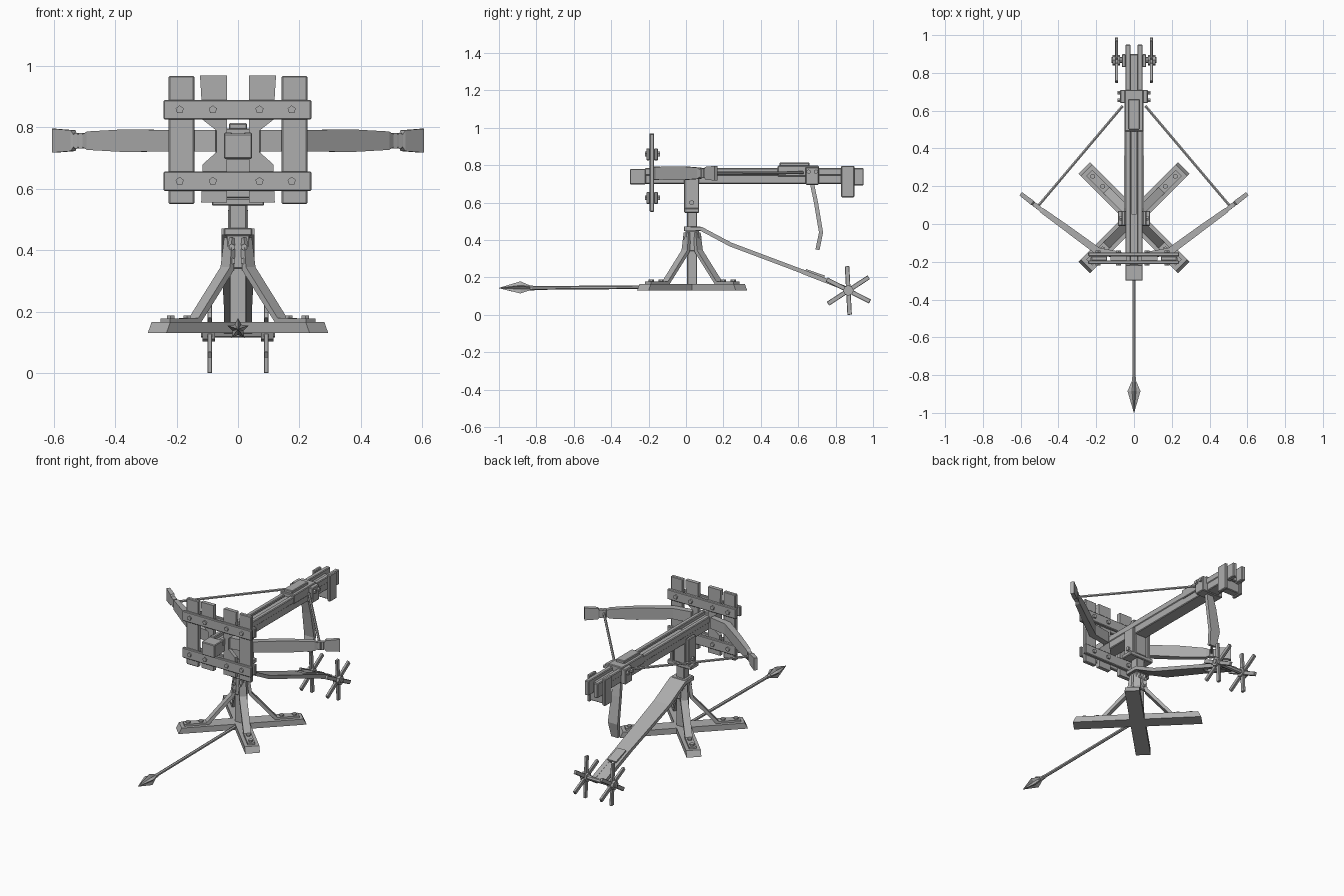
import bpy, bmesh, math
from mathutils import Vector, Matrix

if "Cube" in bpy.data.objects:
    bpy.data.objects.remove(bpy.data.objects["Cube"], do_unlink=True)

grey = bpy.data.materials.new("weathered grey")
grey.use_nodes = True
COLOUR = (0.42, 0.42, 0.42, 1)
grey.diffuse_color = COLOUR
grey.node_tree.nodes["Principled BSDF"].inputs["Base Color"].default_value = COLOUR


def finish(name, bm, matrix=None):
    if matrix:
        bm.transform(matrix)
    bmesh.ops.recalc_face_normals(bm, faces=bm.faces)
    mesh = bpy.data.meshes.new(name)
    bm.to_mesh(mesh)
    bm.free()
    mesh.materials.append(grey)
    obj = bpy.data.objects.new(name, mesh)
    bpy.context.collection.objects.link(obj)
    return obj


def box(name, lo, hi, matrix=None, bevel=0.004):
    """Box between two corners, with lightly worn edges."""
    lo, hi = Vector(lo), Vector(hi)
    bm = bmesh.new()
    bmesh.ops.create_cube(bm, size=1)
    bm.transform(Matrix.Translation((lo + hi) / 2) @ Matrix.Diagonal((*(hi - lo), 1)))
    if bevel:
        bmesh.ops.bevel(bm, geom=bm.edges[:], offset=bevel, segments=1, affect='EDGES')
    return finish(name, bm, matrix)


def rod(name, a, b, radius, sides=6, end_radius=None):
    """Straight rod, or cone, between two points."""
    a, b = Vector(a), Vector(b)
    bm = bmesh.new()
    bmesh.ops.create_cone(bm, cap_ends=True, segments=sides, radius1=radius,
                          radius2=radius if end_radius is None else end_radius,
                          depth=(b - a).length)
    turn = (b - a).to_track_quat('Z', 'Y').to_matrix().to_4x4()
    return finish(name, bm, Matrix.Translation((a + b) / 2) @ turn)


def loft(name, rings, matrix=None):
    """Skin a list of equal-length point rings and cap the ends."""
    bm = bmesh.new()
    loops = [[bm.verts.new(p) for p in ring] for ring in rings]
    for one, two in zip(loops, loops[1:]):
        for i in range(len(one)):
            j = (i + 1) % len(one)
            bm.faces.new((one[i], one[j], two[j], two[i]))
    bm.faces.new(loops[0])
    bm.faces.new(loops[-1])
    return finish(name, bm, matrix)


def strap(name, path, thick, matrix=None):
    """Bent board in the YZ plane; path points are (y, z, half width)."""
    rings = []
    for i, (y, z, w) in enumerate(path):
        before, after = path[max(i - 1, 0)], path[min(i + 1, len(path) - 1)]
        d = Vector((after[0] - before[0], after[1] - before[1])).normalized()
        ny, nz = -d.y * thick / 2, d.x * thick / 2
        rings.append([(-w, y - ny, z - nz), (w, y - ny, z - nz),
                      (w, y + ny, z + nz), (-w, y + ny, z + nz)])
    return loft(name, rings, matrix)


# Crossed base beams with sloping ends
CENTRE = 0.033
for name, angle in (("base_beam_a", 45), ("base_beam_b", -45)):
    place = Matrix.Translation((0, CENTRE, 0)) @ Matrix.Rotation(math.radians(angle), 4, 'Z')
    rings = [[(-0.043, -l, z), (0.043, -l, z), (0.043, l, z), (-0.043, l, z)]
             for l, z in ((0.373, 0.13), (0.355, 0.166))]
    loft(name, rings, place)

# Four bent braces bolted to the beams and the post
for k in range(4):
    place = Matrix.Translation((0, CENTRE, 0)) @ Matrix.Rotation(math.radians(45 + 90 * k), 4, 'Z')
    strap("brace", [(0.335, 0.168, 0.022), (0.2, 0.17, 0.022), (0.05, 0.34, 0.022),
                    (0.036, 0.44, 0.018)], 0.02, place)
    for r in (0.31, 0.235):
        rod("brace_bolt", place @ Vector((0, r, 0.165)), place @ Vector((0, r, 0.188)), 0.014)

# Post, collar and swivel fork
box("post", (-0.028, 0.006, 0.13), (0.028, 0.06, 0.6))
box("post_collar", (-0.038, -0.004, 0.34), (0.038, 0.07, 0.45))
for x in (-0.02, 0.02):
    for z in (0.365, 0.41):
        rod("collar_bolt", (x, -0.016, z), (x, 0.082, z), 0.011)
box("swivel_plate", (-0.085, -0.01, 0.545), (0.085, 0.07, 0.57))
box("swivel_block", (-0.04, -0.006, 0.57), (0.04, 0.066, 0.7))
for s in (-1, 1):
    x1, x2 = sorted((s * 0.046, s * 0.066))
    box("swivel_cheek", (x1, -0.01, 0.56), (x2, 0.07, 0.735))
    rod("cheek_bolt", (s * 0.04, 0.03, 0.6), (s * 0.077, 0.03, 0.6), 0.014)

# Stock with side rails leaving a groove for the bolt
box("stock", (-0.042, -0.3, 0.7), (0.042, 0.9, 0.762))
for s in (-1, 1):
    x1, x2 = sorted((s * 0.018, s * 0.046))
    box("stock_rail", (x1, -0.22, 0.745), (x2, 0.95, 0.784))
    box("stock_end", (x1, 0.85, 0.692), (x2, 0.95, 0.77))
    x1, x2 = sorted((s * 0.044, s * 0.064))
    box("end_cheek", (x1, 0.83, 0.628), (x2, 0.9, 0.796))
box("nose_block", (-0.046, -0.3, 0.698), (0.046, -0.215, 0.78))
box("end_crosspiece", (-0.05, 0.84, 0.635), (0.05, 0.89, 0.7))

# Slider and catch
box("slider", (-0.05, 0.49, 0.74), (0.05, 0.71, 0.797))
box("slider_handle", (-0.03, 0.5, 0.79), (0.03, 0.66, 0.814))
box("slider_bracket", (-0.074, 0.64, 0.695), (0.074, 0.71, 0.79))
box("bolt_channel", (-0.012, 0.05, 0.755), (0.012, 0.5, 0.775), bevel=0)
for y in (0.655, 0.695):
    rod("bracket_bolt", (-0.087, y, 0.765), (0.087, y, 0.765), 0.012)

# Hanging lever
strap("lever", [(0.672, 0.71, 0.022), (0.695, 0.6, 0.03), (0.722, 0.44, 0.034),
                (0.703, 0.348, 0.024)], 0.022)

# Front frame: uprights, crossbars and bolts
for s in (-1, 1):
    x1, x2 = sorted((s * 0.142, s * 0.226))
    box("outer_upright", (x1, -0.194, 0.55), (x2, -0.17, 0.968))
    # Inner upright notched for the arm
    edge = [(0.036, 0.555), (0.12, 0.555), (0.115, 0.68), (0.07, 0.72),
            (0.07, 0.79), (0.115, 0.825), (0.124, 0.97), (0.036, 0.97)]
    loft("inner_upright", [[(s * x, y, z) for x, z in edge] for y in (-0.194, -0.17)])
for z in (0.625, 0.858):
    for y1, y2 in ((-0.212, -0.193), (-0.171, -0.15)):
        box("crossbar", (-0.243, y1, z - 0.032), (0.239, y2, z + 0.032))
    for x in (-0.19, -0.082, 0.07, 0.175):
        rod("frame_bolt", (x, -0.22, z), (x, -0.14, z), 0.014, 5)

# Bow arms: path of (x, y, half thickness, half height), mirrored
ARM = [(0.07, -0.165, 0.018, 0.035), (0.19, -0.145, 0.02, 0.034),
       (0.36, -0.02, 0.017, 0.037), (0.485, 0.07, 0.014, 0.03),
       (0.5, 0.082, 0.01, 0.02), (0.53, 0.105, 0.01, 0.02),
       (0.538, 0.112, 0.013, 0.034), (0.6, 0.16, 0.011, 0.039)]
for s, side in ((1, "left"), (-1, "right")):
    rings = []
    for i, (x, y, t, h) in enumerate(ARM):
        a, b = ARM[max(i - 1, 0)], ARM[min(i + 1, len(ARM) - 1)]
        d = Vector((b[0] - a[0], b[1] - a[1])).normalized()
        nx, ny = -d.y * t, d.x * t
        rings.append([(s * (x + f * nx), y + f * ny, 0.757 + g * h)
                      for f, g in ((-1, -1), (1, -1), (1, 1), (-1, 1))])
    loft(side + "_bow_arm", rings)
    rod(side + "_string", (s * 0.512, 0.09, 0.757), (s * 0.06, 0.625, 0.76), 0.008)
    for x, y in ((0.507, 0.088), (0.523, 0.1)):
        rod(side + "_string_wrap", (s * x, y, 0.732), (s * x, y, 0.782), 0.014)

# Long trail running down to the wheels, with a fork at its end
strap("trail", [(-0.005, 0.46, 0.054), (0.08, 0.46, 0.054), (0.24, 0.375, 0.054),
                (0.64, 0.225, 0.046)], 0.022)
for s in (-1, 1):
    place = Matrix.Translation((s * 0.032, 0, 0))
    strap("trail_fork", [(0.62, 0.232, 0.014), (0.87, 0.135, 0.014)], 0.024, place)
strap("trail_tip", [(0.74, 0.187, 0.036), (0.87, 0.135, 0.036)], 0.02)
strap("trail_plate", [(0.64, 0.238, 0.03), (0.74, 0.203, 0.03)], 0.014)
box("trail_collar", (-0.046, -0.012, 0.447), (0.046, 0.078, 0.473))

# Axle and rimless spoked wheels
AXLE = Vector((0, 0.868, 0.13))
rod("axle", AXLE - Vector((0.12, 0, 0)), AXLE + Vector((0.12, 0, 0)), 0.015, 8)
for s in (-1, 1):
    rod("wheel_hub", AXLE + Vector((s * 0.075, 0, 0)), AXLE + Vector((s * 0.115, 0, 0)), 0.028, 8)
    for k in range(6):
        turn = Matrix.Rotation(math.radians(3 + 60 * k), 4, 'X')
        place = Matrix.Translation(AXLE + Vector((s * 0.092, 0, 0))) @ turn
        box("wheel_spoke", (-0.008, -0.012, 0), (0.008, 0.012, 0.13), place, 0.002)

# Spear with a five-edged head
rod("spear_shaft", (0, -0.86, 0.143), (0, 0.0, 0.15), 0.01, 6)
rod("spear_socket", (0, -0.87, 0.143), (0, -0.81, 0.143), 0.015, 6, 0.012)
rings = []
for y, outer, inner in ((-1.0, 0.001, 0.001), (-0.885, 0.036, 0.018), (-0.835, 0.014, 0.012)):
    rings.append([(r * math.sin(k * math.pi / 5), y, 0.143 + r * math.cos(k * math.pi / 5))
                  for k in range(10) for r in [inner if k % 2 else outer]])
loft("spear_head", rings)
